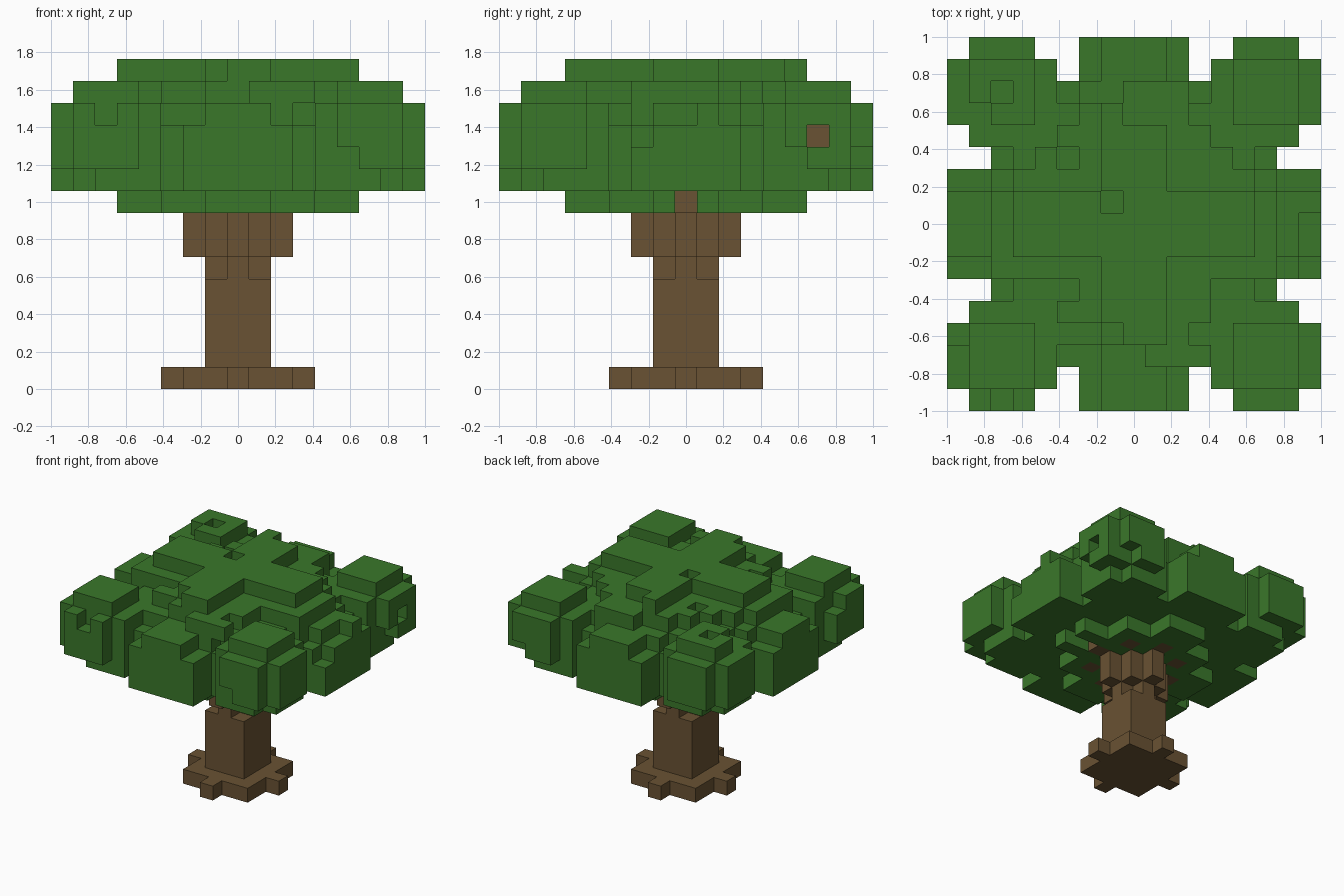
import bpy
import bmesh
from mathutils import Vector

if "Cube" in bpy.data.objects:
    bpy.data.objects.remove(bpy.data.objects["Cube"], do_unlink=True)

U = 2 / 17  # block size


def material(name, rgb):
    m = bpy.data.materials.new(name)
    m.use_nodes = True
    m.diffuse_color = (*rgb, 1)
    bsdf = next(n for n in m.node_tree.nodes if n.type == "BSDF_PRINCIPLED")
    bsdf.inputs["Base Color"].default_value = (*rgb, 1)
    bsdf.inputs["Roughness"].default_value = 0.9
    return m


def layer(levels, radius, rule):
    """Blocks on the given levels whose column satisfies the rule."""
    span = range(-radius, radius + 1)
    return {(i, j, k) for k in levels for i in span for j in span
            if rule(abs(i), abs(j))}


def cross(width, length):
    return lambda a, b: min(a, b) <= width and max(a, b) <= length


def disc(limit):
    return lambda a, b: a * a + b * b <= limit


def clump(c):
    """Square of five blocks without its corners, around (c, c) in each quarter."""
    return lambda a, b: max(abs(a - c), abs(b - c)) <= 2 and abs(a - c) + abs(b - c) < 4


def build(name, blocks, solid, mat):
    """Turn a set of blocks into a mesh of its exposed faces."""
    bm = bmesh.new()
    corners = {}

    def vert(p):
        key = tuple(round(c * 2) for c in p)
        if key not in corners:
            corners[key] = bm.verts.new(p * U)
        return corners[key]

    for block in sorted(blocks):
        centre = Vector(block) + Vector((0, 0, 0.5))
        for axis in range(3):
            for sign in (-1, 1):
                step = Vector((0, 0, 0))
                step[axis] = sign
                if tuple(int(b + s) for b, s in zip(block, step)) in solid:
                    continue
                s = Vector((0, 0, 0))
                s[(axis + 1) % 3] = 0.5
                t = step.cross(s)
                mid = centre + step / 2
                bm.faces.new([vert(mid + o) for o in (s + t, t - s, -s - t, s - t)])
    bmesh.ops.recalc_face_normals(bm, faces=bm.faces)
    mesh = bpy.data.meshes.new(name)
    bm.to_mesh(mesh)
    bm.free()
    mesh.materials.append(mat)
    obj = bpy.data.objects.new(name, mesh)
    bpy.context.collection.objects.link(obj)


# Trunk: root plate, square stem, narrowed neck and flared top
trunk = layer([0], 3, lambda a, b: max(a, b) <= 2 or a + b == 3 and a * b == 0)
trunk |= layer(range(1, 5), 1, lambda a, b: True)
trunk |= layer([5], 1, cross(0, 1))
trunk |= layer([6, 7], 2, lambda a, b: a + b <= 2)

# Branches: a low cross, diagonal stubs and a limb end inside each corner clump
branches = layer([8], 3, cross(0, 3))
branches |= layer([8], 2, lambda a, b: a == b == 2)
branches |= layer([11], 6, lambda a, b: a == b == 6)

# Central crown
leaves = layer([8, 14], 5, cross(1, 5))
leaves |= layer([8], 3, lambda a, b: True)
leaves |= layer([9, 10, 11], 6, disc(45))
leaves |= layer([12], 6, disc(40))
leaves |= layer([13], 6, disc(30))

# Side clumps, narrower on top
leaves |= layer([9, 10, 11], 8, cross(2, 8))
leaves |= layer([12], 8, cross(1, 8))

# Rounded corner clumps, stepping outwards above the bottom level
leaves |= layer([9], 7, clump(5))
leaves |= layer([10, 11, 12], 8, clump(6))
leaves |= layer([13], 7, lambda a, b: min(a, b) >= 5)

# Extra tufts on the shoulders of the crown
leaves |= {(i, -6, 13) for i in (1, 2, 3)} | {(i, 6, 13) for i in range(3)}
leaves |= {(i, j, 13) for i in (-6, 6) for j in range(-2, 2)}

# Gaps in the crown
leaves -= {(-1, 1, 14), (-1, -5, 14), (0, 5, 14), (1, 5, 14), (-3, 3, 13),
           (4, -3, 13), (-3, -3, 13), (-4, -3, 13), (-2, -5, 13),
           (-2, -6, 12), (4, 0, 8), (5, 0, 8)}

# Gaps in the outer clumps
leaves -= {(-6, 6, 13), (-7, 5, 13), (8, 6, 11), (7, 6, 11), (8, 5, 10),
           (5, -8, 10), (-6, -8, 12), (8, -2, 11), (8, -1, 12), (8, 0, 12),
           (-8, -5, 12), (7, 8, 10)}
wood = trunk | branches
leaves -= wood
solid = wood | leaves

bark = material("bark brown", (0.142, 0.085, 0.033))
leaf = material("leaf green", (0.042, 0.185, 0.023))
build("trunk", trunk, solid, bark)
build("branches", branches, solid, bark)
build("foliage", leaves, solid, leaf)
